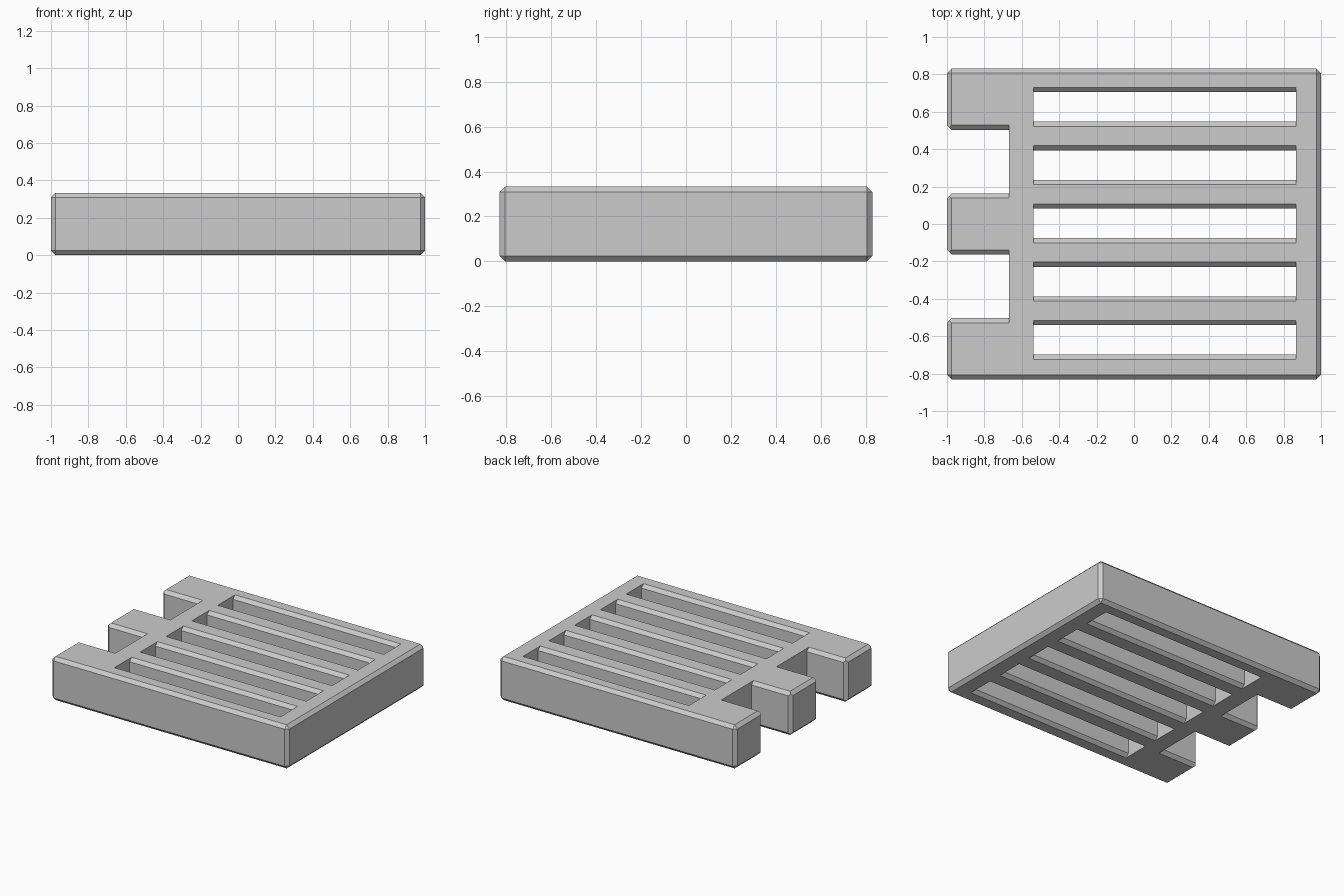
import bpy, bmesh
from mathutils import Vector

if "Cube" in bpy.data.objects:
    bpy.data.objects.remove(bpy.data.objects["Cube"])

H = 0.333      # thickness
B = 0.025      # chamfer width
E = 0.05       # cutter overshoot


def prism(name, pts, lo, hi, place):
    """Extrude a 2D profile from lo to hi; place(u, v, t) maps it into space."""
    bm = bmesh.new()
    rings = [[bm.verts.new(Vector(place(u, v, t))) for u, v in pts] for t in (lo, hi)]
    bm.faces.new(rings[0])
    bm.faces.new(rings[1])
    n = len(pts)
    for i in range(n):
        j = (i + 1) % n
        bm.faces.new((rings[0][i], rings[0][j], rings[1][j], rings[1][i]))
    bmesh.ops.recalc_face_normals(bm, faces=bm.faces)
    me = bpy.data.meshes.new(name)
    bm.to_mesh(me)
    bm.free()
    ob = bpy.data.objects.new(name, me)
    bpy.context.collection.objects.link(ob)
    return ob


def flared_cutter(name, y, w, x0, x1):
    """Straight channel along x, flaring at top and bottom to chamfer its rims."""
    f = w + B + E
    side = [(f, -E), (w, B), (w, H - B), (f, H + E)]
    pts = [(y + a, z) for a, z in side] + [(y - a, z) for a, z in reversed(side)]
    ob = prism(name, pts, x0, x1, lambda u, v, t: (t, u, v))
    ob.hide_render = True
    return ob


# Slab with chamfered outer edges
X, Y = 1.0, 0.831
slab = prism("slatted_platform", [(-X, -Y), (X, -Y), (X, Y), (-X, Y)], 0, H,
             lambda u, v, t: (u, v, t))
bm = bmesh.new()
bm.from_mesh(slab.data)
bmesh.ops.bevel(bm, geom=bm.edges[:], offset=B, segments=1, affect='EDGES')
bm.to_mesh(slab.data)
bm.free()

# Five long slots between the slats
cutters = [flared_cutter("slot_cutter", i * 0.3115 + 0.003, 0.079, -0.536, 0.865)
           for i in range(-2, 3)]

# Two notches in the left end, with chamfered vertical corners
for s in (-1, 1):
    y, w = s * 0.333, 0.17
    cutters.append(flared_cutter("notch_cutter", y, w, -1.1, -0.667))
    f = w + B + E
    wedge = prism("notch_corner_cutter",
                  [(-X - E, y - f), (-X - E, y + f), (-X + B, y + w), (-X + B, y - w)],
                  -E, H + E, lambda u, v, t: (u, v, t))
    wedge.hide_render = True
    cutters.append(wedge)

for c in cutters:
    m = slab.modifiers.new(c.name, 'BOOLEAN')
    m.operation = 'DIFFERENCE'
    m.solver = 'EXACT'
    m.object = c

# Bake the cuts and drop the cutters
deps = bpy.context.evaluated_depsgraph_get()
baked = bpy.data.meshes.new_from_object(slab.evaluated_get(deps))
slab.modifiers.clear()
slab.data = baked
for c in cutters:
    bpy.data.objects.remove(c)
